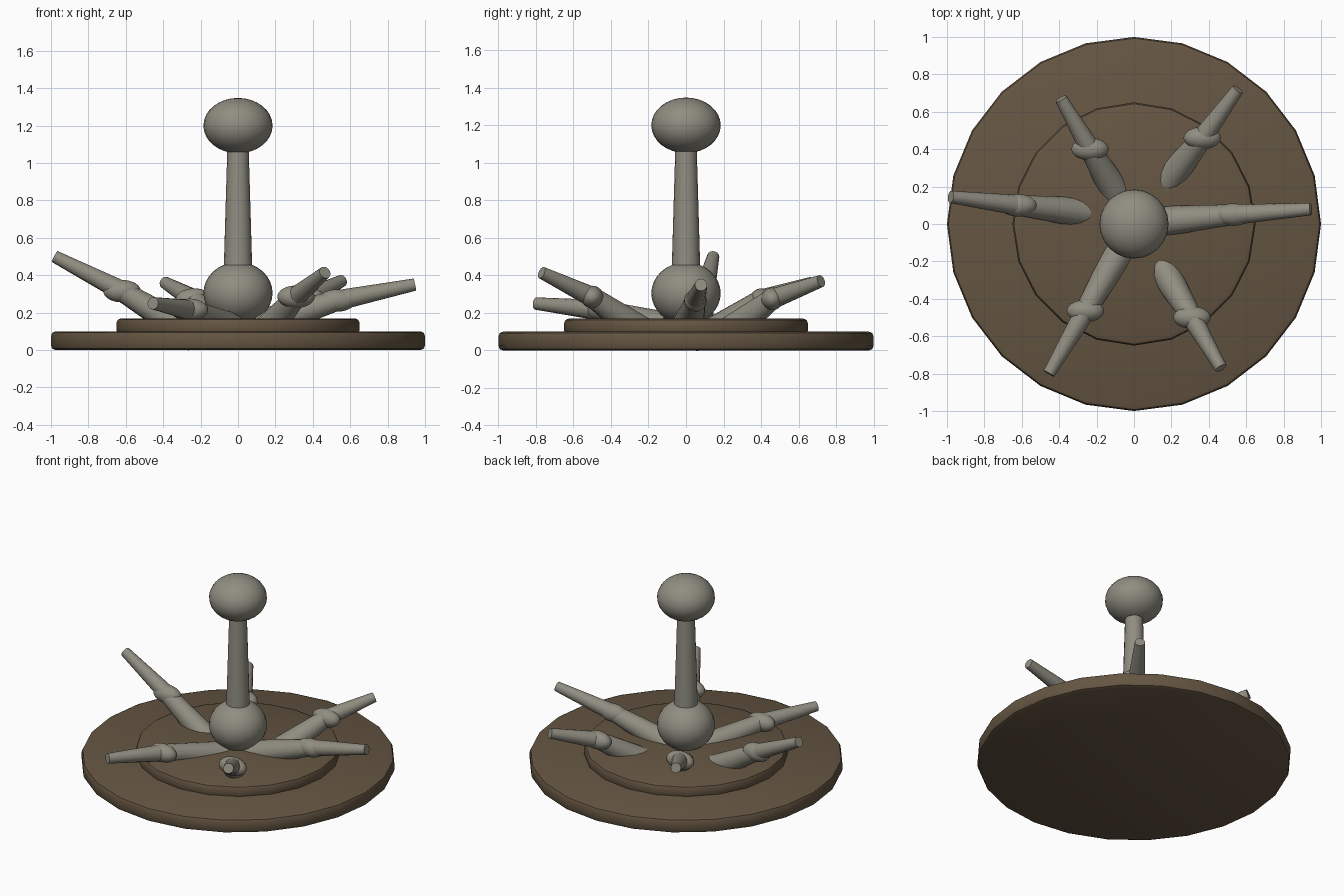
import bpy
import math
from mathutils import Vector

if "Cube" in bpy.data.objects:
    bpy.data.objects.remove(bpy.data.objects["Cube"], do_unlink=True)


def make_material(name, rgb):
    mat = bpy.data.materials.new(name)
    mat.use_nodes = True
    mat.diffuse_color = (*rgb, 1)
    mat.node_tree.nodes["Principled BSDF"].inputs["Base Color"].default_value = (*rgb, 1)
    return mat


brown = make_material("earth_brown", (0.13, 0.092, 0.055))
grey = make_material("stone_grey", (0.28, 0.27, 0.22))


def finish(name, mat, angle=40):
    obj = bpy.context.object
    obj.name = name
    obj.data.materials.append(mat)
    bpy.ops.object.shade_smooth_by_angle(angle=math.radians(angle))
    return obj


def disc(name, radius, bottom, top, sides, bevel):
    bpy.ops.mesh.primitive_cylinder_add(vertices=sides, radius=radius, depth=top - bottom,
                                        location=(0, 0, (bottom + top) / 2))
    obj = bpy.context.object
    mod = obj.modifiers.new("rounded_rim", 'BEVEL')
    mod.width = bevel
    mod.segments = 2
    mod.limit_method = 'ANGLE'
    mod.angle_limit = math.radians(40)
    bpy.ops.object.modifier_apply(modifier=mod.name)
    finish(name, brown, 35)


def ball(name, centre, radii):
    bpy.ops.mesh.primitive_uv_sphere_add(segments=24, ring_count=16, radius=1, location=centre)
    bpy.context.object.scale = radii
    bpy.ops.object.transform_apply(location=False, rotation=False, scale=True)
    finish(name, grey)


def limb(name, start, end, r_start, r_end):
    a, b = Vector(start), Vector(end)
    bpy.ops.mesh.primitive_cone_add(vertices=16, radius1=r_start, radius2=r_end,
                                    depth=(b - a).length, location=(a + b) / 2)
    bpy.context.object.rotation_euler = (b - a).to_track_quat('Z', 'Y').to_euler()
    finish(name, grey)


# Stepped round base
disc("base_plate", 1.0, 0, 0.1, 24, 0.025)
disc("inner_step", 0.65, 0.08, 0.17, 20, 0.025)

# Central post with a ball at each end
ball("lower_ball", (0, 0, 0.305), (0.185, 0.185, 0.165))
limb("post", (0, 0, 0.3), (0, 0, 1.15), 0.08, 0.055)
ball("top_ball", (0, 0, 1.2), (0.185, 0.185, 0.148))

# Six splayed arms: root, knuckle and tip
arms = {
    "right": ((-0.22, 0.055, 0.07), (-0.62, 0.1, 0.315), (-0.98, 0.145, 0.5)),
    "left": ((0.1, 0.01, 0.13), (0.53, 0.05, 0.265), (0.945, 0.08, 0.35)),
    "back_left": ((0.17, 0.215, 0.085), (0.365, 0.46, 0.275), (0.555, 0.72, 0.37)),
    "back_right": ((-0.08, 0.14, 0.09), (-0.235, 0.4, 0.27), (-0.39, 0.67, 0.36)),
    "front_right": ((-0.05, -0.1, 0.12), (-0.26, -0.465, 0.215), (-0.455, -0.8, 0.25)),
    "front_left": ((0.145, -0.225, 0.09), (0.31, -0.5, 0.285), (0.465, -0.77, 0.415)),
}
for side, (root, knuckle, tip) in arms.items():
    limb(side + "_inner_arm", root, knuckle, 0.085, 0.055)
    ball(side + "_knuckle", knuckle, (0.1, 0.06, 0.06))
    limb(side + "_outer_arm", knuckle, tip, 0.055, 0.033)
